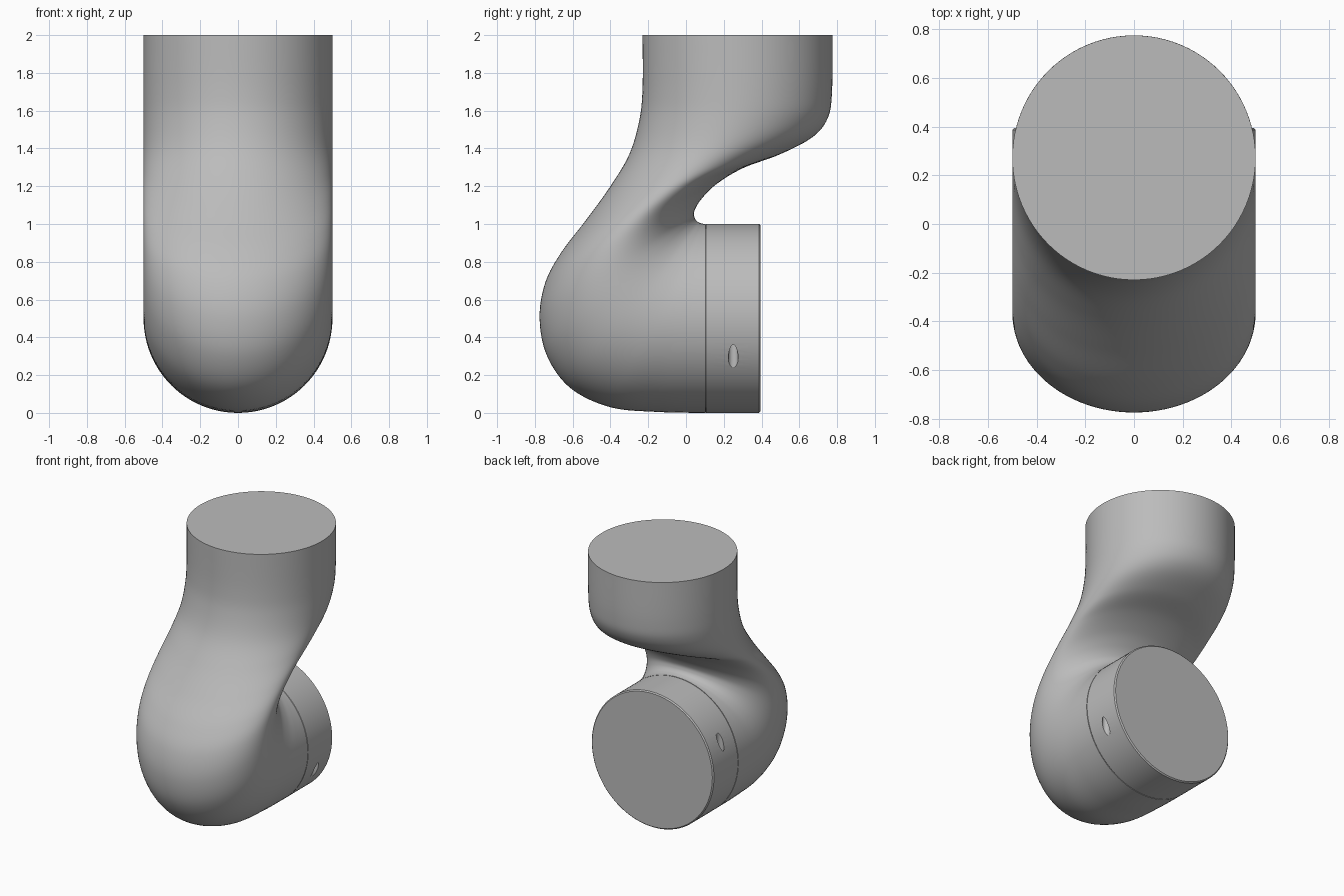
import bpy, bmesh, math
from mathutils import Vector, Matrix

cube = bpy.data.objects.get("Cube")
if cube:
    bpy.data.objects.remove(cube)

SIDES = 96
R = 0.5

grey = bpy.data.materials.new("satin grey")
grey.use_nodes = True
grey.diffuse_color = (0.5, 0.5, 0.5, 1)
grey.node_tree.nodes["Principled BSDF"].inputs["Base Color"].default_value = (0.5, 0.5, 0.5, 1)


def loft(name, rings):
    """Skin a list of closed rings and cap both ends."""
    bm = bmesh.new()
    loops = [[bm.verts.new(p) for p in ring] for ring in rings]
    for a, b in zip(loops, loops[1:]):
        for i in range(SIDES):
            j = (i + 1) % SIDES
            bm.faces.new((a[i], a[j], b[j], b[i]))
    bm.faces.new(loops[0])
    bm.faces.new(loops[-1])
    bmesh.ops.recalc_face_normals(bm, faces=bm.faces)
    mesh = bpy.data.meshes.new(name)
    bm.to_mesh(mesh)
    bm.free()
    mesh.materials.append(grey)
    obj = bpy.data.objects.new(name, mesh)
    bpy.context.collection.objects.link(obj)
    return obj


def ring(outer, inner, rx=R):
    """Ellipse spanning two (y, z) profile points."""
    o, n = Vector((0, *outer)), Vector((0, *inner))
    mid, half = (o + n) / 2, (o - n) / 2
    return [mid + half * math.cos(t) + Vector((rx * math.sin(t), 0, 0))
            for t in (2 * math.pi * i / SIDES for i in range(SIDES))]


def spline(points, steps=8):
    """Smooth curve through the points."""
    p = [Vector(q) for q in points]
    p = [p[0]] + p + [p[-1]]
    out = []
    for a, b, c, d in zip(p, p[1:], p[2:], p[3:]):
        for k in range(steps):
            t = k / steps
            out.append(b + (c - a) * t / 2 + (a * 2 - b * 5 + c * 4 - d) * t * t / 2
                       + (b * 3 - a - c * 3 + d) * t ** 3 / 2)
    return out + [p[-1]]


def smooth(obj):
    bpy.ops.object.select_all(action='DESELECT')
    obj.select_set(True)
    bpy.context.view_layer.objects.active = obj
    bpy.ops.object.shade_smooth_by_angle(angle=math.radians(32))


# Curved housing: outer and inner side profiles, (y, z) pairs
outer = [(-.23, 2), (-.23, 1.72), (-.247, 1.55), (-.3, 1.37), (-.4, 1.2), (-.53, 1.02),
         (-.66, .85), (-.745, .69), (-.775, .5), (-.735, .3), (-.61, .13), (-.4, .03),
         (-.15, .005), (.102, 0)]
inner = [(.775, 2), (.773, 1.7), (.75, 1.56), (.67, 1.46), (.5, 1.37), (.3, 1.295),
         (.16, 1.21), (.08, 1.13), (.045, 1.07), (.045, 1.035), (.06, 1.013), (.08, 1.004),
         (.092, 1.001), (.102, 1)]
housing = loft("housing", [ring(a, b) for a, b in zip(spline(outer), spline(inner))])
smooth(housing)

# Round end cap with a fine seam and a chamfered rim
profile = [(.102, R - .005), (.107, R), (.387, R), (.395, R - .008)]
cap = loft("end_cap", [ring((y, .5 - r), (y, .5 + r), r) for y, r in profile])

# Two small pin holes, opposite each other across the cap
for name, turn in (("lower_hole_cutter", 0), ("upper_hole_cutter", math.pi)):
    bm = bmesh.new()
    bmesh.ops.create_cone(bm, cap_ends=True, segments=32, radius1=.026, radius2=.026, depth=.4,
                          matrix=Matrix.Translation((.454, 0, -.31)))
    mesh = bpy.data.meshes.new(name)
    bm.to_mesh(mesh)
    bm.free()
    mesh.materials.append(grey)
    cutter = bpy.data.objects.new(name, mesh)
    bpy.context.collection.objects.link(cutter)
    cutter.location = (0, .25, .5)
    cutter.rotation_euler.y = turn
    cutter.hide_render = True
    cutter.hide_set(True)
    cut = cap.modifiers.new(name, 'BOOLEAN')
    cut.object = cutter
    cut.operation = 'DIFFERENCE'
    cut.solver = 'EXACT'

bpy.context.view_layer.update()
bpy.ops.object.select_all(action='DESELECT')
cap.select_set(True)
bpy.context.view_layer.objects.active = cap
for mod in list(cap.modifiers):
    bpy.ops.object.modifier_apply(modifier=mod.name)
smooth(cap)

# The cutters are no longer needed
for name in ("lower_hole_cutter", "upper_hole_cutter"):
    bpy.data.objects.remove(bpy.data.objects[name])
